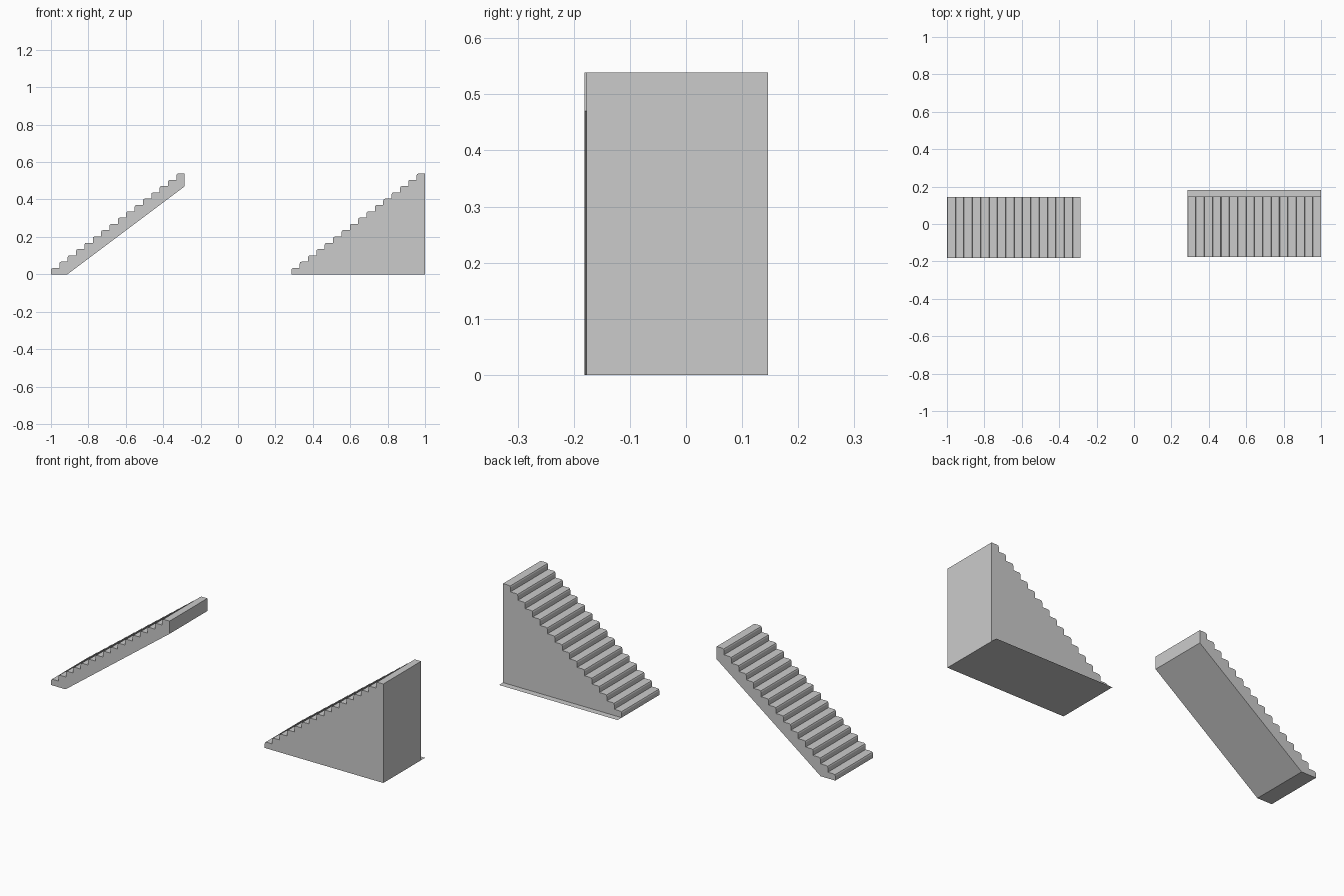
import bpy, bmesh
from math import sin, cos, pi

if "Cube" in bpy.data.objects:
    bpy.data.objects.remove(bpy.data.objects["Cube"])

STEPS, LENGTH, HEIGHT = 16, 0.715, 0.539
RUN, RISE = LENGTH / STEPS, HEIGHT / STEPS
NOSE = 0.010  # radius of the rounded tread edge


def step_profile(x0):
    """Stepped upper outline with a rounded nosing on every tread."""
    pts = [(x0, 0.0)]
    for i in range(STEPS):
        x, z = x0 + i * RUN, (i + 1) * RISE
        if i:
            pts.append((x, z - RISE))
        for k in range(3):
            a = k * pi / 4
            pts.append((x + NOSE * (1 - cos(a)), z - NOSE * (1 - sin(a))))
    pts.append((x0 + LENGTH, HEIGHT))
    return pts


def make_object(name, bm):
    bmesh.ops.recalc_face_normals(bm, faces=bm.faces)
    mesh = bpy.data.meshes.new(name)
    bm.to_mesh(mesh)
    bm.free()
    obj = bpy.data.objects.new(name, mesh)
    bpy.context.collection.objects.link(obj)
    return obj


def extrude_profile(name, pts, y0, y1):
    bm = bmesh.new()
    face = bm.faces.new([bm.verts.new((x, y0, z)) for x, z in pts])
    new = bmesh.ops.extrude_face_region(bm, geom=[face])["geom"]
    verts = [v for v in new if isinstance(v, bmesh.types.BMVert)]
    bmesh.ops.translate(bm, verts=verts, vec=(0, y1 - y0, 0))
    return make_object(name, bm)


# open staircase with a sloping underside
extrude_profile("open_staircase",
                step_profile(-1.0) + [(-0.285, 0.47), (-0.912, 0.0)],
                -0.181, 0.1435)

# solid staircase filled down to the ground
extrude_profile("solid_staircase",
                step_profile(0.285) + [(1.0, 0.0)],
                -0.1777, 0.1464)

# flat base sheet projecting behind the solid staircase
bm = bmesh.new()
bm.faces.new([bm.verts.new((x, y, 0.0)) for x, y in
              ((0.285, 0.1464), (1.0, 0.1464), (1.0, 0.181), (0.285, 0.181))])
make_object("base_sheet", bm)
